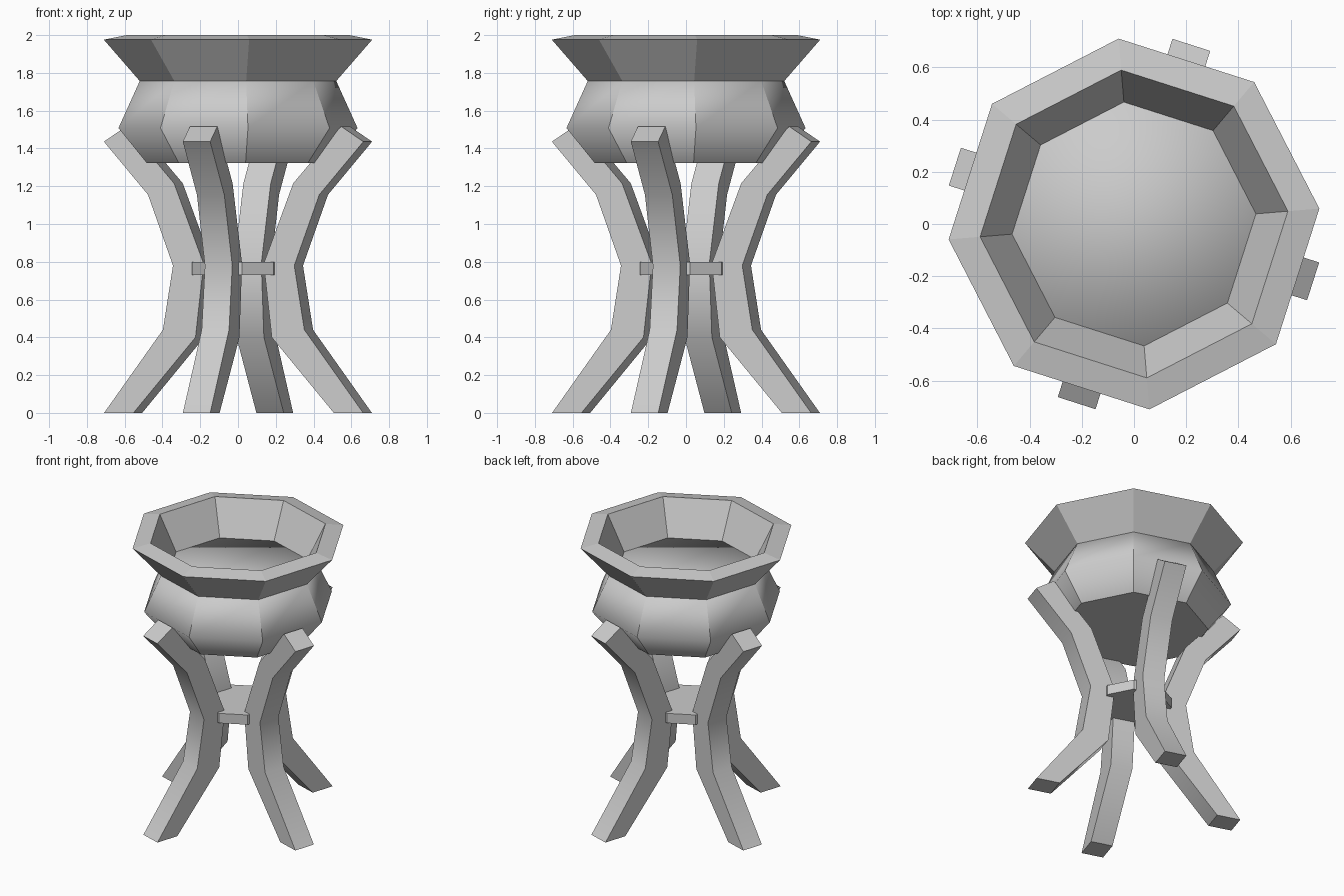
import bpy, bmesh, math
from mathutils import Vector

if "Cube" in bpy.data.objects:
    bpy.data.objects.remove(bpy.data.objects["Cube"])

TURN = math.radians(-17.75)      # direction of the first leg
HALF = math.radians(22.5)


def finish(name, bm):
    bmesh.ops.recalc_face_normals(bm, faces=bm.faces[:])
    me = bpy.data.meshes.new(name)
    bm.to_mesh(me)
    bm.free()
    ob = bpy.data.objects.new(name, me)
    bpy.context.collection.objects.link(ob)
    return ob


def octagon_loft(name, profile, caps, smooth=False):
    """Stack eight-sided rings of (radius, z); flats face the legs."""
    bm = bmesh.new()
    rings = []
    for r, z in profile:
        angles = [TURN + HALF + k * math.pi / 4 for k in range(8)]
        rings.append([bm.verts.new((r * math.cos(a), r * math.sin(a), z)) for a in angles])
    for lo, hi in zip(rings, rings[1:]):
        for i in range(8):
            j = (i + 1) % 8
            bm.faces.new((lo[i], lo[j], hi[j], hi[i]))
            bm.edges.get((lo[i], hi[i])).smooth = False
    if caps:
        bm.faces.new(rings[-1])
        bottom = bm.faces.new(rings[0][::-1])
        for e in bottom.edges:
            e.smooth = False
    for f in bm.faces:
        f.smooth = smooth
    return finish(name, bm)


# Bowl belly with its closed top as the basin floor
octagon_loft("bowl_belly", [(0.485, 1.323), (0.635, 1.508), (0.522, 1.757)], True, True)

# Flared rim, outside and inside walls
octagon_loft("bowl_rim", [(0.522, 1.757), (0.713, 1.976), (0.592, 2.0), (0.469, 1.757)], False)

# Small plate tying the legs together
octagon_loft("leg_brace", [(0.245, 0.73), (0.245, 0.80)], True)

# Curved legs: inner and outer (radius, z) points from foot to top
INNER = [(0.557, 0.0), (0.212, 0.40), (0.167, 0.79), (0.331, 1.215), (0.597, 1.517)]
OUTER = [(0.72, 0.0), (0.393, 0.44), (0.337, 0.78), (0.476, 1.155), (0.721, 1.436)]
W = 0.076


def leg(name, angle):
    d = Vector((math.cos(angle), math.sin(angle), 0))
    side = Vector((-d.y, d.x, 0))
    bm = bmesh.new()
    rings = []
    for (ri, zi), (ro, zo) in zip(INNER, OUTER):
        corners = [(ri, zi, -W), (ro, zo, -W), (ro, zo, W), (ri, zi, W)]
        rings.append([bm.verts.new(d * r + side * s + Vector((0, 0, z))) for r, z, s in corners])
    for lo, hi in zip(rings, rings[1:]):
        for i in range(4):
            j = (i + 1) % 4
            bm.faces.new((lo[i], lo[j], hi[j], hi[i]))
    bm.faces.new(rings[0][::-1])
    bm.faces.new(rings[-1])
    ob = finish(name, bm)
    bpy.ops.object.select_all(action='DESELECT')
    ob.select_set(True)
    bpy.context.view_layer.objects.active = ob
    bpy.ops.object.shade_smooth_by_angle(angle=math.radians(42))


for k, label in enumerate(("right", "back", "left", "front")):
    leg(label + "_leg", TURN + k * math.pi / 2)
